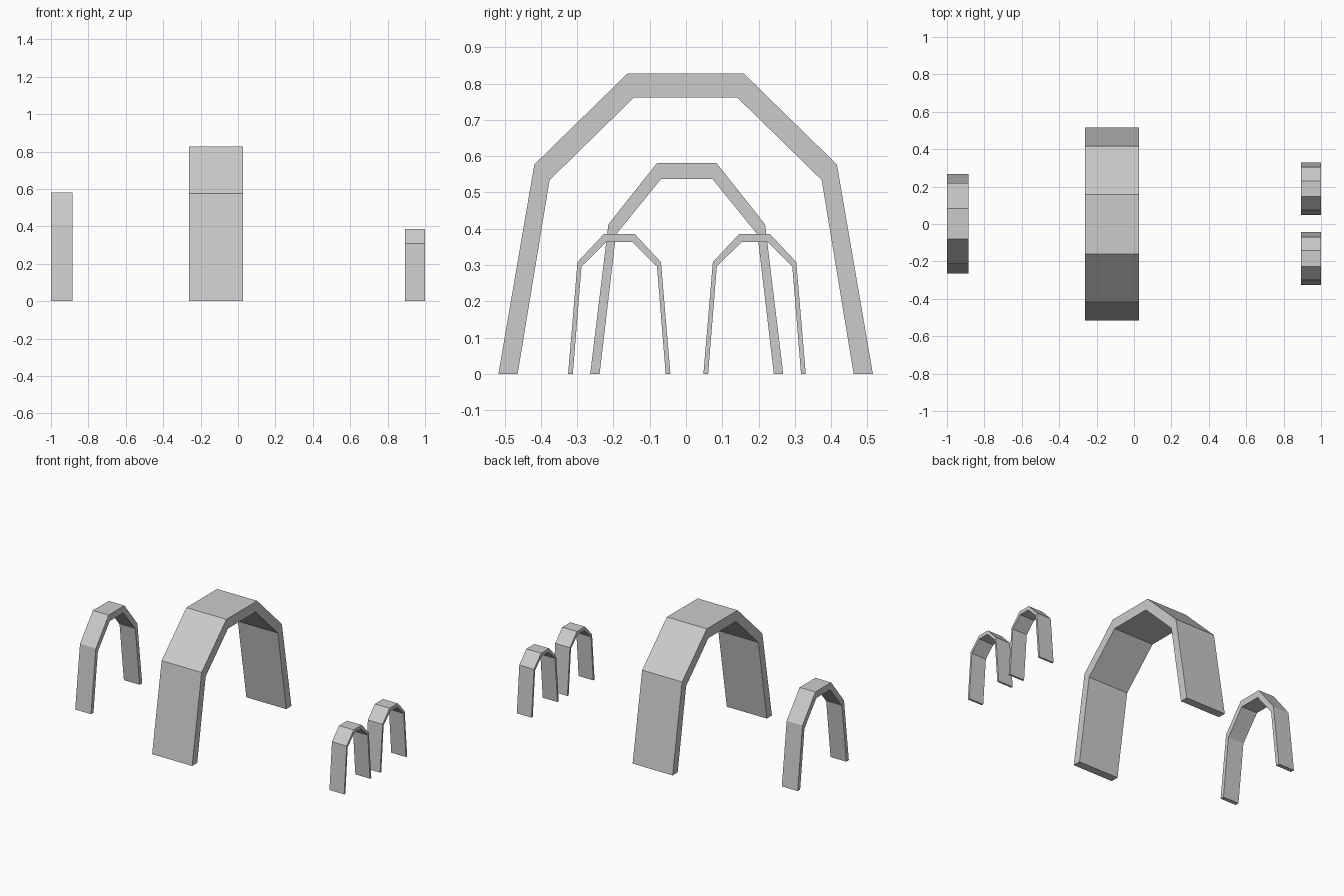
import bpy, bmesh

if "Cube" in bpy.data.objects:
    bpy.data.objects.remove(bpy.data.objects["Cube"])


def arch(name, x0, x1, yc, outer, inner):
    """Five-segment arch; outer/inner are (half width, height) from foot to crown."""
    bm = bmesh.new()

    def path(half, x):
        pts = [(-h, z) for h, z in half] + [(h, z) for h, z in reversed(half)]
        return [bm.verts.new((x, yc + y, z)) for y, z in pts]

    # Four matching rails: outer and inner outline on each side
    rails = [path(outer, x0), path(outer, x1), path(inner, x1), path(inner, x0)]
    for a, b in zip(rails, rails[1:] + rails[:1]):
        for i in range(len(a) - 1):
            bm.faces.new((a[i], a[i + 1], b[i + 1], b[i]))
    # Soles of the two feet
    bm.faces.new([r[0] for r in rails])
    bm.faces.new([r[-1] for r in rails])
    bmesh.ops.recalc_face_normals(bm, faces=bm.faces)

    mesh = bpy.data.meshes.new(name)
    bm.to_mesh(mesh)
    bm.free()
    obj = bpy.data.objects.new(name, mesh)
    bpy.context.collection.objects.link(obj)


# Large central arch
arch("large_arch", -0.263, 0.028, -0.001,
     [(0.516, 0), (0.417, 0.577), (0.16, 0.828)],
     [(0.463, 0), (0.375, 0.534), (0.143, 0.761)])

# Medium arch on the left
arch("medium_arch", -1.0, -0.885, 0.002,
     [(0.266, 0), (0.216, 0.412), (0.082, 0.581)],
     [(0.24, 0), (0.195, 0.384), (0.071, 0.537)])

# Pair of small arches on the right
for name, yc in (("small_arch_front", -0.184), ("small_arch_back", 0.189)):
    arch(name, 0.893, 1.0, yc,
         [(0.141, 0), (0.115, 0.308), (0.042, 0.386)],
         [(0.128, 0), (0.104, 0.296), (0.036, 0.363)])
